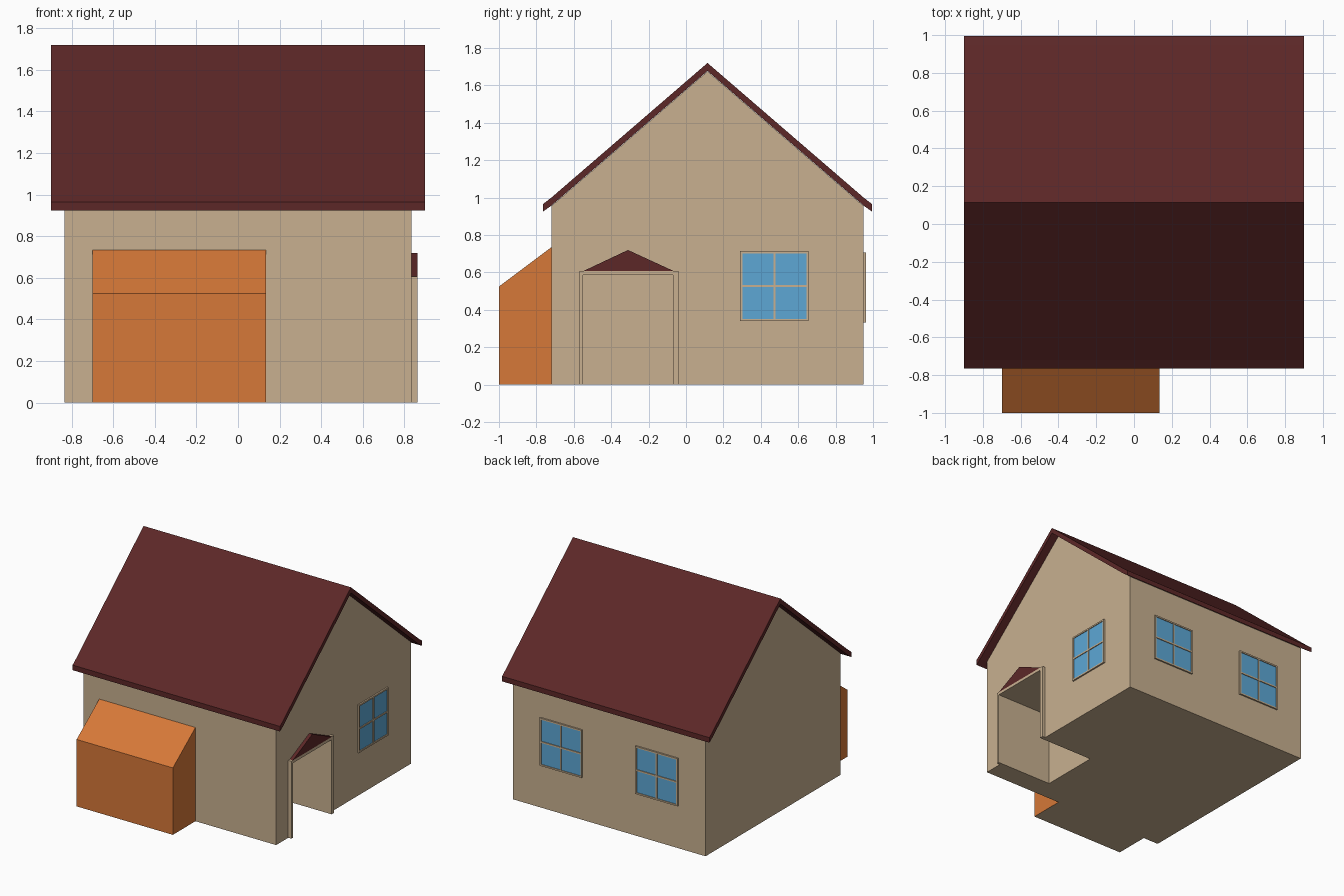
import bpy, bmesh
from mathutils import Matrix, Vector

if "Cube" in bpy.data.objects:
    bpy.data.objects.remove(bpy.data.objects["Cube"])


def material(name, rgb):
    m = bpy.data.materials.new(name)
    lin = [(c / 255 / 12.92 if c < 10 else ((c / 255 + 0.055) / 1.055) ** 2.4) for c in rgb]
    m.diffuse_color = (*lin, 1)
    m.use_nodes = True
    m.node_tree.nodes["Principled BSDF"].inputs["Base Color"].default_value = m.diffuse_color
    return m


TAN = material("wall_tan", (200, 176, 144))
RED = material("roof_red", (92, 39, 39))
ORANGE = material("garage_orange", (214, 120, 56))
BLUE = material("glass_blue", (93, 167, 213))


def finish(name, bm, mat):
    bmesh.ops.recalc_face_normals(bm, faces=bm.faces)
    me = bpy.data.meshes.new(name)
    bm.to_mesh(me)
    bm.free()
    me.materials.append(mat)
    ob = bpy.data.objects.new(name, me)
    bpy.context.collection.objects.link(ob)
    return ob


def prism(name, profile, x0, x1, mat):
    """Extrude a (y, z) profile along x."""
    bm = bmesh.new()
    face = bm.faces.new([bm.verts.new((x0, y, z)) for y, z in profile])
    ext = bmesh.ops.extrude_face_region(bm, geom=[face])["geom"]
    bmesh.ops.translate(bm, vec=(x1 - x0, 0, 0),
                        verts=[g for g in ext if isinstance(g, bmesh.types.BMVert)])
    return finish(name, bm, mat)


def boxes(name, spans, mat):
    """One object made of boxes given as (low corner, high corner)."""
    bm = bmesh.new()
    for lo, hi in spans:
        lo, hi = Vector(lo), Vector(hi)
        bmesh.ops.create_cube(bm, size=1, matrix=Matrix.Translation((lo + hi) / 2)
                              @ Matrix.Diagonal((*(hi - lo), 1)))
    return finish(name, bm, mat)


# House body with gable ends
RIDGE = 0.115
house = prism("house_walls", [(-0.72, 0), (0.95, 0), (0.95, 0.955),
                              (RIDGE, 1.675), (-0.72, 0.955)], -0.835, 0.835, TAN)

# Entrance recess, open at the floor
cutter = boxes("entrance_cutter", [((0.37, -0.55, -0.1), (0.95, -0.07, 0.585))], TAN)
cutter.hide_render = True
cutter.hide_viewport = True
cut = house.modifiers.new("entrance", "BOOLEAN")
cut.operation = 'DIFFERENCE'
cut.solver = 'EXACT'
cut.object = cutter

# Roof sheet with kinked eaves
half = [(0.88, 0.965), (0.835, 1.0)]
under = [(0.835, 0.957), (0.88, 0.925)]
roof = ([(RIDGE - d, z) for d, z in half] + [(RIDGE, 1.72)]
        + [(RIDGE + d, z) for d, z in reversed(half)]
        + [(RIDGE + d, z) for d, z in reversed(under)] + [(RIDGE, 1.677)]
        + [(RIDGE - d, z) for d, z in under])
prism("roof", roof, -0.9, 0.9, RED)

# Garage lean-to, with a floor matching the walls
garage = prism("garage", [(-1, 0), (-0.72, 0), (-0.72, 0.735), (-1, 0.525)], -0.70, 0.135, ORANGE)
garage.data.materials.append(TAN)
for p in garage.data.polygons:
    if p.normal.z < -0.9:
        p.material_index = 1

# Door frame and pediment
prism("door_frame", [(-0.57, 0), (-0.55, 0), (-0.55, 0.585), (-0.07, 0.585), (-0.07, 0),
                     (-0.04, 0), (-0.04, 0.607), (-0.57, 0.607)], 0.83, 0.862, TAN)
prism("door_pediment", [(-0.55, 0.607), (-0.065, 0.607), (-0.31, 0.72)], 0.83, 0.862, RED)


# Windows: built facing +x around the origin, then placed
def window(name, matrix, w=0.366, h=0.375, t=0.012):
    a, b = w / 2, h / 2
    m = 0.006
    bars = [((-0.01, s * a - (t if s > 0 else 0), -b), (0.012, s * a + (t if s < 0 else 0), b))
            for s in (-1, 1)]
    bars += [((-0.01, -a + t, s * b - (t if s > 0 else 0)), (0.012, a - t, s * b + (t if s < 0 else 0)))
             for s in (-1, 1)]
    bars += [((-0.01, -m, -b + t), (0.012, m, b - t))]
    bars += [((-0.01, y0, -m), (0.012, y1, m)) for y0, y1 in ((-a + t, -m), (m, a - t))]
    frame = boxes(name + "_frame", bars, TAN)
    glass = boxes(name + "_glass", [((-0.01, -a + t / 2, -b + t / 2), (0.006, a - t / 2, b - t / 2))], BLUE)
    for ob in (frame, glass):
        ob.matrix_world = matrix


window("side_window", Matrix.Translation((0.835, 0.473, 0.527)))
for label, x in (("left", -0.415), ("right", 0.415)):
    window("back_window_" + label,
           Matrix.Translation((x, 0.95, 0.52)) @ Matrix.Rotation(1.5707963, 4, 'Z'))
